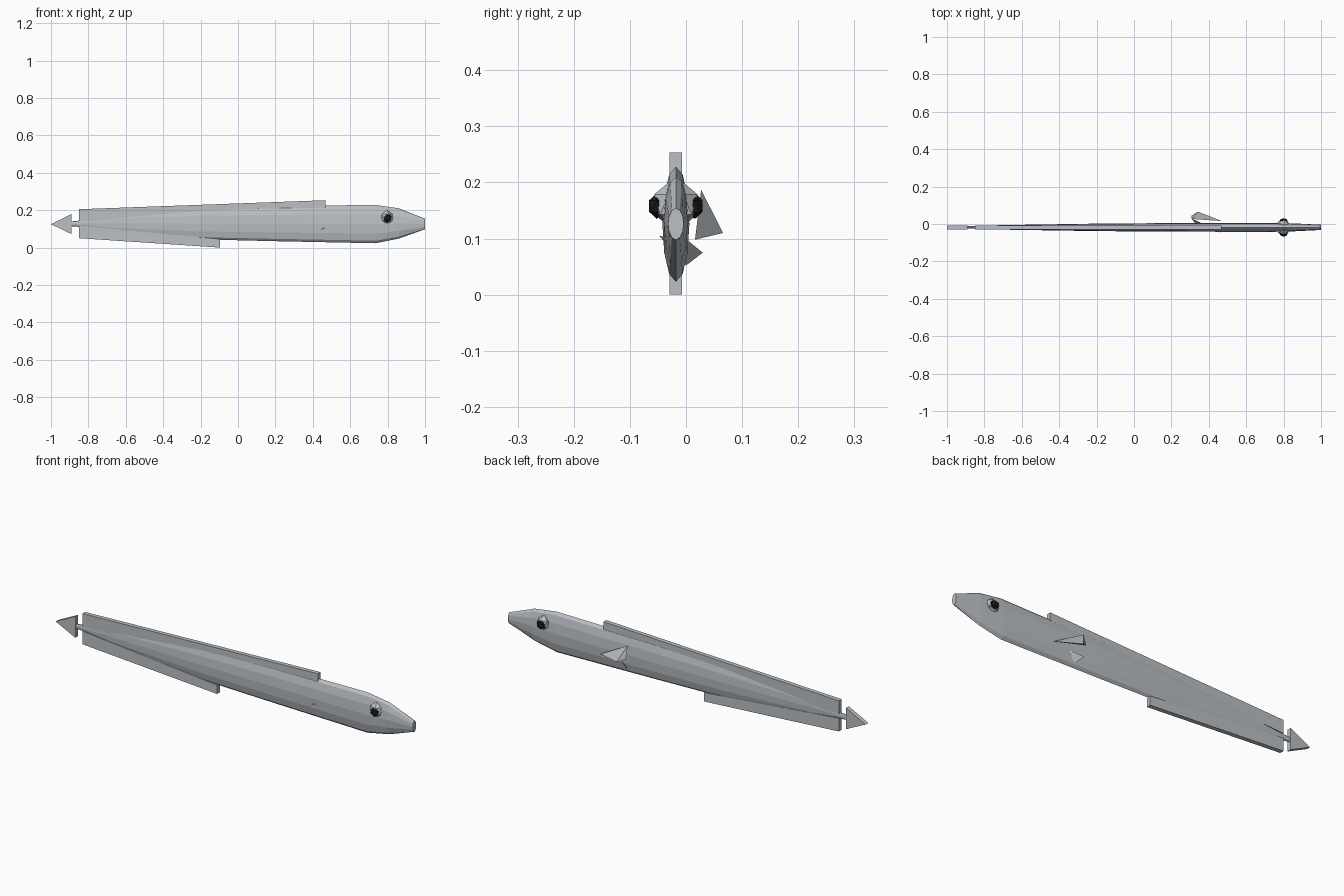
import bpy
import bmesh
from math import cos, sin, tau
from mathutils import Matrix, Vector

cube = bpy.data.objects.get("Cube")
if cube:
    bpy.data.objects.remove(cube)

MID_Y = -0.018  # symmetry plane of the body


def material(name, colour):
    mat = bpy.data.materials.new(name)
    mat.use_nodes = True
    mat.diffuse_color = colour
    mat.node_tree.nodes["Principled BSDF"].inputs["Base Color"].default_value = colour
    return mat


GREY = material("silver_grey", (0.50, 0.53, 0.56, 1))
BLACK = material("pupil_black", (0.01, 0.01, 0.01, 1))


def finish(bm, name, mat):
    bmesh.ops.recalc_face_normals(bm, faces=bm.faces)
    mesh = bpy.data.meshes.new(name)
    bm.to_mesh(mesh)
    bm.free()
    mesh.materials.append(mat)
    obj = bpy.data.objects.new(name, mesh)
    bpy.context.collection.objects.link(obj)
    return obj


def plate(name, outline, thickness=0.022):
    """Flat fin: an (x, z) outline given thickness across y."""
    bm = bmesh.new()
    face = bm.faces.new([bm.verts.new((x, MID_Y - thickness / 2, z)) for x, z in outline])
    new = bmesh.ops.extrude_face_region(bm, geom=[face])["geom"]
    bmesh.ops.translate(bm, vec=(0, thickness, 0),
                        verts=[v for v in new if isinstance(v, bmesh.types.BMVert)])
    finish(bm, name, GREY)


def hull(name, points):
    bm = bmesh.new()
    for p in points:
        bm.verts.new(p)
    bmesh.ops.convex_hull(bm, input=bm.verts)
    finish(bm, name, GREY)


def ball(name, centre, size, mat):
    bm = bmesh.new()
    bmesh.ops.create_icosphere(bm, subdivisions=1, radius=1,
                               matrix=Matrix.LocRotScale(Vector(centre), None, Vector(size)))
    finish(bm, name, mat)


# Body: lofted oval rings (x, bottom z, top z, half width)
RINGS = [(-0.90, 0.115, 0.139, 0.006), (-0.82, 0.108, 0.147, 0.008),
         (-0.71, 0.083, 0.178, 0.012), (-0.20, 0.044, 0.212, 0.020),
         (0.20, 0.034, 0.222, 0.023), (0.735, 0.023, 0.228, 0.024),
         (0.86, 0.048, 0.210, 0.021), (1.0, 0.098, 0.154, 0.014)]
SIDES = 12
bm = bmesh.new()
loops = []
for x, low, high, half in RINGS:
    loops.append([bm.verts.new((x, MID_Y + half * sin(tau * i / SIDES),
                                (low + high) / 2 + (high - low) / 2 * cos(tau * i / SIDES)))
                  for i in range(SIDES)])
for a, b in zip(loops, loops[1:]):
    for i in range(SIDES):
        j = (i + 1) % SIDES
        bm.faces.new((a[i], a[j], b[j], b[i]))
bm.faces.new(loops[0])
bm.faces.new(loops[-1])
finish(bm, "body", GREY)

# Fins along the back, belly and tail
plate("dorsal_fin", [(-0.85, 0.205), (0.467, 0.253), (0.467, 0.213), (-0.85, 0.138)])
plate("anal_fin", [(-0.85, 0.05), (-0.85, 0.116), (-0.097, 0.045), (-0.097, 0.0)])
plate("tail_fin", [(-1.0, 0.125), (-0.89, 0.18), (-0.89, 0.072)])

# Side fins: slanted wedges, the right one running through the body
hull("left_side_fin", [(0.468, 0.016, 0.098), (0.307, 0.027, 0.187),
                       (0.342, 0.066, 0.11), (0.307, 0.044, 0.125)])
hull("right_side_fin", [(0.468, -0.048, 0.105), (0.307, 0.03, 0.075),
                        (0.33, 0.0, 0.052), (0.36, 0.005, 0.095)])

# Eyes: faceted grey ball with a dark pupil on each flank
for side, sign in (("left", 1), ("right", -1)):
    ball(side + "_eye", (0.797, MID_Y + sign * 0.012, 0.161), (0.038, 0.031, 0.04), GREY)
    ball(side + "_pupil", (0.80, MID_Y + sign * 0.034, 0.158), (0.024, 0.016, 0.023), BLACK)
